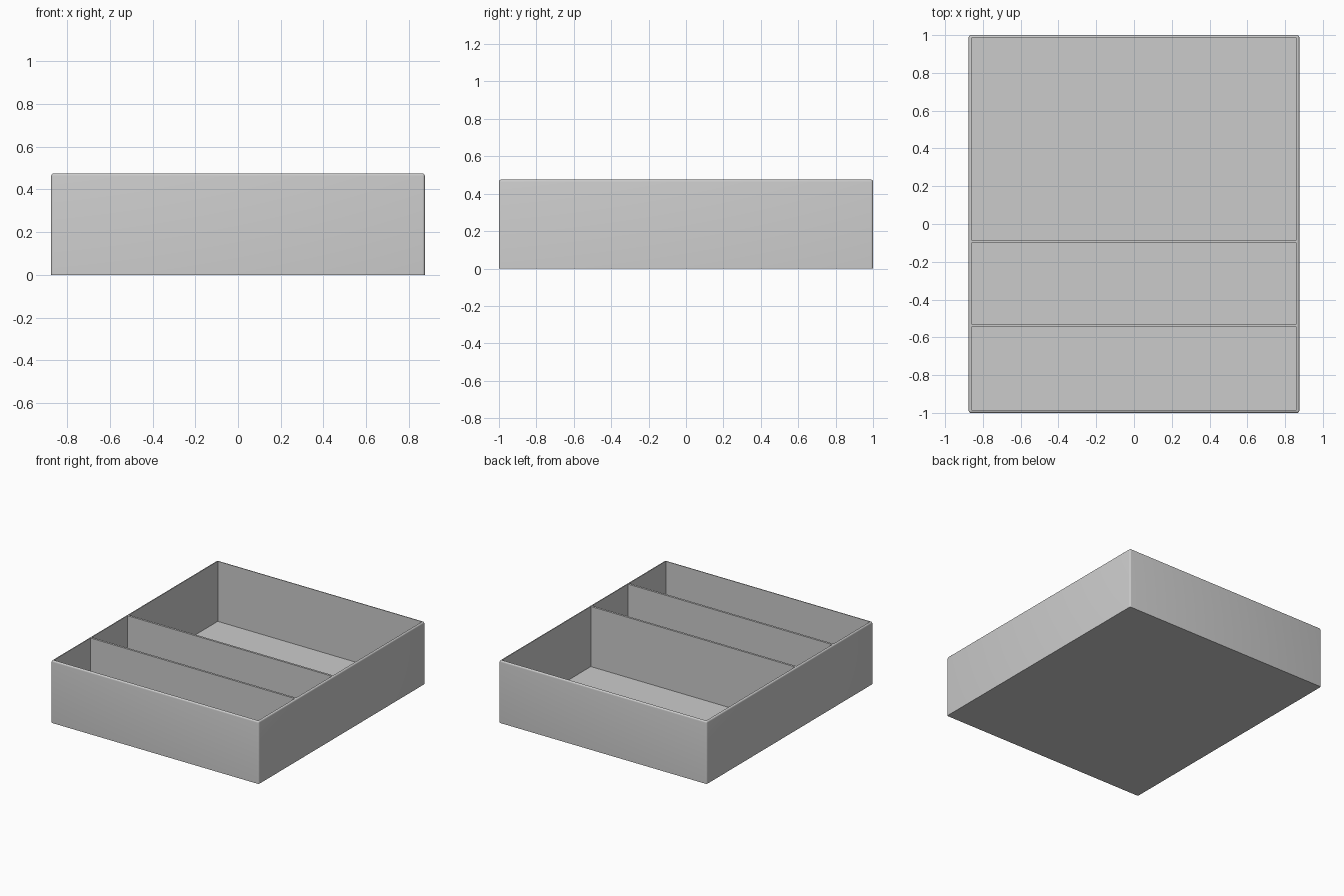
import bpy
import bmesh
from mathutils import Vector

if "Cube" in bpy.data.objects:
    bpy.data.objects.remove(bpy.data.objects["Cube"], do_unlink=True)

WIDTH, DEPTH, HEIGHT = 1.75, 2.0, 0.475
WALL, FLOOR, ROUND = 0.014, 0.017, 0.011
HALF_DIVIDER = 0.008
DIVIDERS = (-0.538, -0.092)

# Plain grey material
grey = bpy.data.materials.new("plain grey")
grey.use_nodes = True
colour = (0.6, 0.6, 0.6, 1)
grey.diffuse_color = colour
grey.node_tree.nodes["Principled BSDF"].inputs["Base Color"].default_value = colour


def box(name, low, high, rounding=0):
    """Box between two corners; optional rounding of all but the base edges."""
    low, high = Vector(low), Vector(high)
    bm = bmesh.new()
    bmesh.ops.create_cube(bm, size=1)
    for v in bm.verts:
        v.co = (low + high) / 2 + v.co * (high - low)
    if rounding:
        edges = [e for e in bm.edges if any(v.co.z > low.z + rounding for v in e.verts)]
        bmesh.ops.bevel(bm, geom=edges, offset=rounding, segments=4,
                        profile=0.5, affect="EDGES")
    mesh = bpy.data.meshes.new(name)
    bm.to_mesh(mesh)
    bm.free()
    obj = bpy.data.objects.new(name, mesh)
    bpy.context.collection.objects.link(obj)
    mesh.materials.append(grey)
    return obj


# Tray body with rounded rim and corners
tray = box("divided_tray", (-WIDTH / 2, -DEPTH / 2, 0),
           (WIDTH / 2, DEPTH / 2, HEIGHT), ROUND)

# Three compartments hollowed out, leaving the walls and two dividers
starts = [WALL - DEPTH / 2] + [y + HALF_DIVIDER for y in DIVIDERS]
ends = [y - HALF_DIVIDER for y in DIVIDERS] + [DEPTH / 2 - WALL]
cutters = []
for y0, y1 in zip(starts, ends):
    cutter = box("compartment_cutter", (WALL - WIDTH / 2, y0, FLOOR),
                 (WIDTH / 2 - WALL, y1, HEIGHT + 1))
    cutter.hide_render = True
    cut = tray.modifiers.new("hollow", "BOOLEAN")
    cut.operation, cut.solver, cut.object = "DIFFERENCE", "EXACT", cutter
    cutters.append(cutter)

bpy.context.view_layer.objects.active = tray
tray.select_set(True)
for modifier in list(tray.modifiers):
    bpy.ops.object.modifier_apply(modifier=modifier.name)
for cutter in cutters:
    bpy.data.objects.remove(cutter, do_unlink=True)

# Smooth rounded rim, crisp inner edges
bpy.ops.object.shade_smooth_by_angle(angle=0.6)
